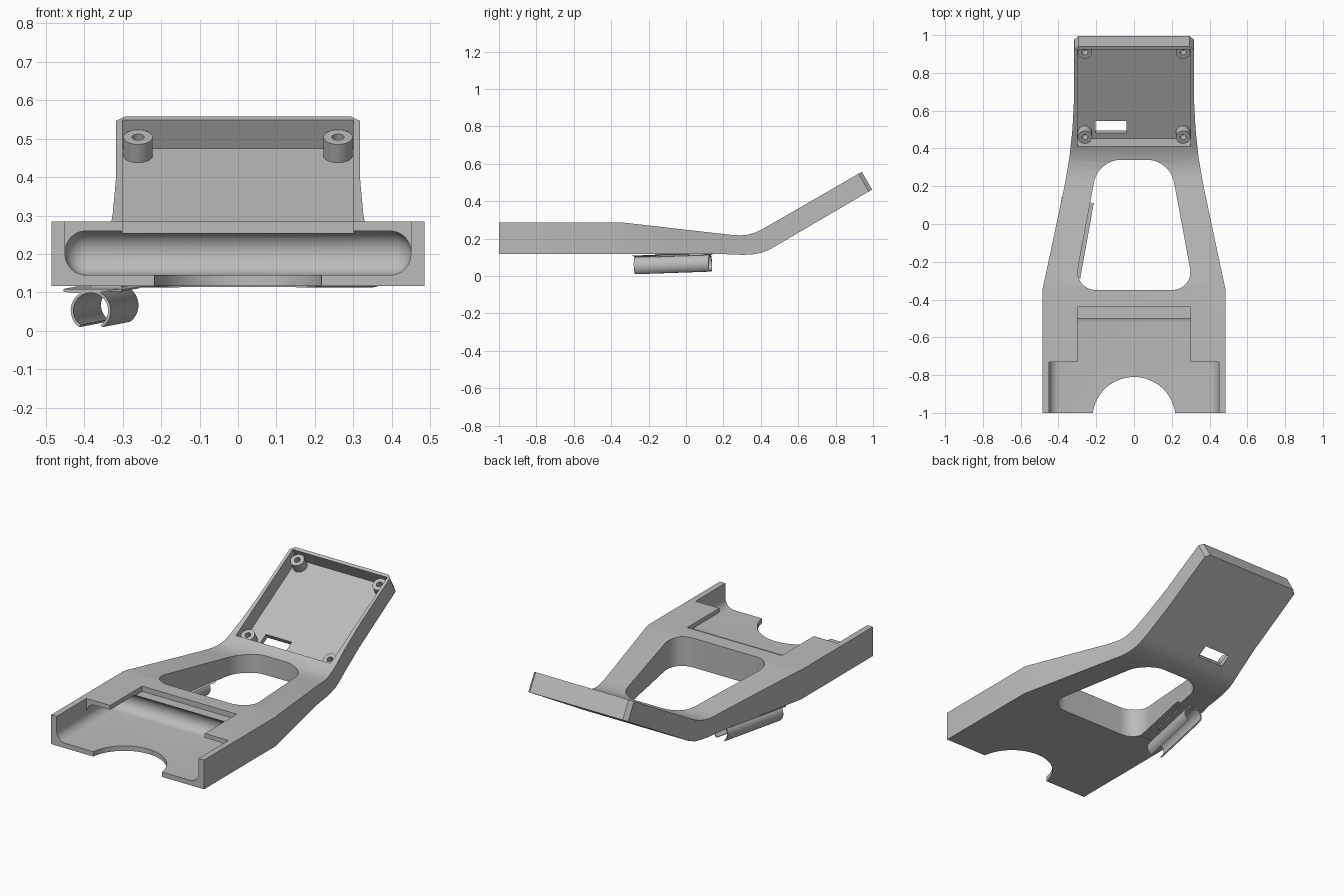
import bpy, bmesh, math
from mathutils import Matrix, Vector

cube = bpy.data.objects.get("Cube")
if cube:
    bpy.data.objects.remove(cube, do_unlink=True)

grey = bpy.data.materials.new("plain grey")
grey.use_nodes = True
COLOR = (0.5, 0.5, 0.5, 1)
grey.diffuse_color = COLOR
grey.node_tree.nodes["Principled BSDF"].inputs["Base Color"].default_value = COLOR

# Frame of the raised tray: origin on its top rear edge, y along the slope
TRAY = Matrix.Translation((0, 0.94, 0.557)) @ Matrix.Rotation(math.radians(30), 4, 'X')
UPRIGHT = Matrix.Identity(4)


def finish(name, bm, matrix=UPRIGHT):
    bmesh.ops.recalc_face_normals(bm, faces=bm.faces)
    mesh = bpy.data.meshes.new(name)
    bm.to_mesh(mesh)
    bm.free()
    mesh.transform(matrix)
    mesh.materials.append(grey)
    obj = bpy.data.objects.new(name, mesh)
    bpy.context.collection.objects.link(obj)
    return obj


def prism(name, points, sweep, matrix=UPRIGHT, round_by=0):
    """Extrude a closed loop of 3D points along a vector, rounding the swept edges."""
    bm = bmesh.new()
    face = bm.faces.new([bm.verts.new(p) for p in points])
    sweep = Vector(sweep)
    new = bmesh.ops.extrude_face_region(bm, geom=[face])["geom"]
    bmesh.ops.translate(bm, vec=sweep, verts=[v for v in new if isinstance(v, bmesh.types.BMVert)])
    if round_by:
        edges = [e for e in bm.edges
                 if (e.verts[0].co - e.verts[1].co).cross(sweep).length < 1e-5]
        bmesh.ops.bevel(bm, geom=edges, offset=round_by, segments=12, profile=0.5, affect='EDGES')
    return finish(name, bm, matrix)


def box(name, low, high, matrix=UPRIGHT, round_by=0):
    low, high = Vector(low), Vector(high)
    bm = bmesh.new()
    bmesh.ops.create_cube(bm, size=1)
    for v in bm.verts:
        v.co = (low + high) / 2 + v.co * (high - low)
    if round_by:
        bmesh.ops.bevel(bm, geom=bm.edges[:], offset=round_by, segments=8, profile=0.5, affect='EDGES')
    return finish(name, bm, matrix)


def cylinder(name, radius, low, high, x, y, matrix=UPRIGHT, segments=32):
    bm = bmesh.new()
    bmesh.ops.create_cone(bm, cap_ends=True, segments=segments, radius1=radius, radius2=radius,
                          depth=high - low, matrix=Matrix.Translation((x, y, (low + high) / 2)))
    return finish(name, bm, matrix)


def combine(obj, tool, operation='DIFFERENCE'):
    mod = obj.modifiers.new("cut", 'BOOLEAN')
    mod.operation, mod.solver, mod.object = operation, 'EXACT', tool
    bpy.context.view_layer.objects.active = obj
    bpy.ops.object.modifier_apply(modifier=mod.name)
    bpy.data.objects.remove(tool, do_unlink=True)


# Main body: bent side profile crossed with the tapering plan outline
side = [(-1, 0.117), (0.2, 0.117), (0.3, 0.113), (0.35, 0.115), (0.4, 0.123), (0.45, 0.143),
        (0.995, 0.462), (0.94, 0.557), (0.41, 0.251), (0.37, 0.232), (0.33, 0.221),
        (0.29, 0.217), (0.24, 0.22), (-0.33, 0.285), (-1, 0.285)]
body = prism("body", [(-0.6, y, z) for y, z in side], (1.2, 0, 0))
half = [(0.485, -1.1), (0.485, -0.35), (0.4, 0.05), (0.368, 0.2), (0.342, 0.35),
        (0.326, 0.5), (0.318, 0.65), (0.316, 1.1)]
outline = half + [(-x, y) for x, y in reversed(half)]
combine(body, prism("plan", [(x, y, -0.2) for x, y in outline], (0, 0, 1)), 'INTERSECT')

# Chamfered rear corners of the tray
for s in (-1, 1):
    corner = TRAY @ Matrix.Translation((s * 0.316, 0, 0)) @ Matrix.Rotation(math.radians(45), 4, 'Z')
    combine(body, box("corner", (-0.015, -0.015, -0.3), (0.015, 0.015, 0.2), corner))

# Large tapered window with rounded corners
window = [(0.318, -0.35), (0.19, 0.34), (-0.19, 0.34), (-0.318, -0.35)]
combine(body, prism("window", [(x, y, -0.1) for x, y in window], (0, 0, 0.8), round_by=0.12))

# Rounded front pocket, its open top, the stepped notch and the finger cut-out
combine(body, box("pocket", (-0.45, -1.2, 0.145), (0.45, -0.468, 0.26), round_by=0.055))
combine(body, box("open_top", (-0.45, -1.2, 0.2), (0.45, -0.73, 0.4)))
combine(body, box("notch", (-0.3, -1.2, 0.255), (0.3, -0.44, 0.4)))
combine(body, cylinder("finger_cut", 0.22, 0, 0.5, 0, -1.03, segments=64))

# Tray recess and the cable slot through its floor
combine(body, box("recess", (-0.3, -0.612, -0.085), (0.3, -0.018, 0.1), TRAY))
combine(body, box("slot", (-0.205, -0.578, -0.2), (-0.04, -0.505, 0), TRAY))

# Screw posts in the tray corners
parts = [body]
for x, side_name in ((-0.26, "right"), (0.26, "left")):
    for y, end_name in ((-0.572, "lower"), (-0.054, "upper")):
        post = cylinder(f"{end_name}_{side_name}_post", 0.038, -0.09, -0.03, x, y, TRAY)
        combine(post, cylinder("screw_hole", 0.016, -0.08, 0, x, y, TRAY))
        parts.append(post)

# Open clip tube under the right edge, following the taper of the body
start, end = Vector((-0.383, -0.27, 0.053)), Vector((-0.311, 0.13, 0.067))
axis = end - start
frame = Matrix.Translation(start) @ axis.to_track_quat('Y', 'Z').to_matrix().to_4x4()
arc = [math.radians(-55 + 290 * i / 36) for i in range(37)]
ring = [(r * math.cos(a), 0, r * math.sin(a))
        for r, angles in ((0.053, arc), (0.046, arc[::-1])) for a in angles]
parts.append(prism("clip_tube", ring, (0, axis.length, 0), frame))
plate = [(-0.072, 0.056), (-0.072, 0.049), (-0.045, 0.045), (-0.02, 0.046),
         (0.02, 0.046), (0.05, 0.052), (0.1, 0.056)]
parts.append(prism("clip_plate", [(x, 0, z) for x, z in plate], (0, axis.length, 0), frame))

# Pad joining the clip to the underside
parts.append(box("clip_pad", (-0.02, 0.12, 0.045), (0.06, axis.length - 0.02, 0.066), frame))

bpy.ops.object.select_all(action='DESELECT')
for obj in parts:
    obj.select_set(True)
bpy.context.view_layer.objects.active = body
bpy.ops.object.shade_smooth_by_angle(angle=math.radians(25))
